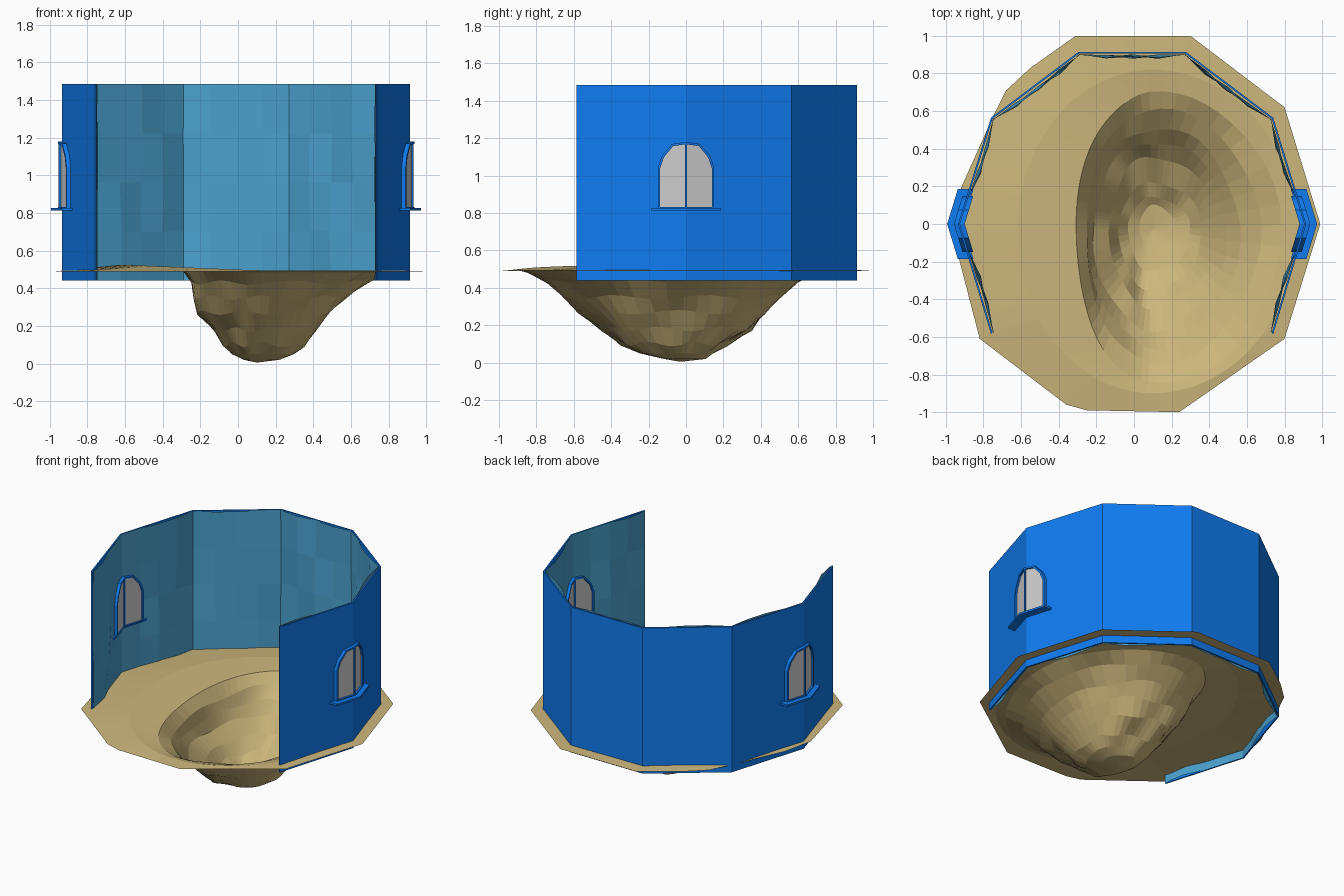
import bpy, bmesh
from math import sin, cos, atan2, pi
from mathutils import Vector

if "Cube" in bpy.data.objects:
    bpy.data.objects.remove(bpy.data.objects["Cube"])


def material(name, rgb):
    m = bpy.data.materials.new(name)
    m.diffuse_color = (*rgb, 1)
    m.use_nodes = True
    m.node_tree.nodes["Principled BSDF"].inputs["Base Color"].default_value = m.diffuse_color
    return m


BLUE = material("blue_paint", (0.005, 0.2, 0.87))
PALE = material("pale_blue", (0.07, 0.36, 0.62))
SAND = material("sand", (0.6, 0.47, 0.2))


def make(name, verts, faces, mat=None, solid=True):
    me = bpy.data.meshes.new(name)
    me.from_pydata(verts, [], faces)
    bm = bmesh.new()
    bm.from_mesh(me)
    if solid:
        bmesh.ops.recalc_face_normals(bm, faces=bm.faces)
    bm.to_mesh(me)
    bm.free()
    if mat:
        me.materials.append(mat)
    ob = bpy.data.objects.new(name, me)
    bpy.context.collection.objects.link(ob)
    return ob


# --- sand floor: polygon rim lofted down through off-centre rings to a pit ---
outline = [(-0.31, 1), (-0.55, 0.83), (-0.68, 0.71), (-0.75, 0.57), (-0.92, 0.19),
           (-0.97, -0.03), (-0.82, -0.61), (-0.36, -0.96), (-0.25, -0.99),
           (0.24, -1), (0.8, -0.61), (0.99, 0), (0.8, 0.62), (0.3, 1)]
CX, CY, SUB = 0.1, -0.03, 5
rim = []
for i, a in enumerate(outline):
    b = outline[(i + 1) % len(outline)]
    for k in range(SUB):
        rim.append(Vector(a).lerp(Vector(b), k / SUB))
# z, left, right, front, back extents of each ring
levels = [(0.495, -0.62, 0.86, -0.9, 0.82), (0.48, -0.31, 0.78, -0.85, 0.70),
          (0.43, -0.255, 0.67, -0.74, 0.61), (0.35, -0.24, 0.56, -0.65, 0.51),
          (0.27, -0.215, 0.49, -0.56, 0.44), (0.18, -0.13, 0.42, -0.44, 0.36),
          (0.10, -0.08, 0.36, -0.35, 0.22), (0.05, -0.03, 0.30, -0.25, 0.14),
          (0.02, 0.03, 0.22, -0.12, 0.10)]
n = len(rim)
verts = [(p.x, p.y, 0.49) for p in rim]
for j, (z, l, r, f, b) in enumerate(levels):
    for p in rim:
        t = atan2(p.y - CY, p.x - CX)
        c, s = cos(t), sin(t)
        wave = 1 + 0.035 * sin(5 * t + j * 0.8) * min(j, 3) / 3 * (1 - c * c * 0.3)
        x = CX + c * ((r - CX) if c > 0 else (CX - l)) * wave
        y = CY + s * ((b - CY) if s > 0 else (CY - f)) * wave
        hump = max(0, -c) * (0.03 if j < 2 else 0)       # raised left bank
        fold = 0.012 * sin(7 * t + 2 * j) if 2 <= j <= 6 else 0
        verts.append((x, y, z + hump + fold))
verts.append((CX, CY, 0.005))
faces = []
for j in range(len(levels)):
    for i in range(n):
        k = (i + 1) % n
        faces.append((j * n + i, j * n + k, (j + 1) * n + k, (j + 1) * n + i))
last = len(levels) * n
faces += [(last + i, last + (i + 1) % n, last + n) for i in range(n)]
make("sand_floor", verts, faces, SAND, solid=False)

# --- seven-panel wall, open at the front ---
Z0, Z1 = 0.44, 1.485
plan = [Vector(p) for p in [(-0.76, -0.585), (-0.935, 0), (-0.76, 0.565), (-0.295, 0.915),
                            (0.275, 0.915), (0.74, 0.565), (0.915, 0), (0.74, -0.585)]]
MID = Vector((-0.01, 0))


def inset(p, d):
    return p + (MID - p).normalized() * d


sections = [[(*p, Z0), (*p, Z1), (*inset(p, 0.01), Z1), (*inset(p, 0.01), Z0)] for p in plan]
verts = [v for s in sections for v in s]
faces = [(i * 4 + k, i * 4 + (k + 1) % 4, i * 4 + 4 + (k + 1) % 4, i * 4 + 4 + k)
         for i in range(len(plan) - 1) for k in range(4)]
faces += [(0, 1, 2, 3), tuple(len(verts) - 4 + k for k in range(4))]
make("outer_wall", verts, faces, BLUE)

# --- slightly uneven plaster lining ---
cols = [plan[i].lerp(plan[i + 1], k / 4) for i in range(len(plan) - 1) for k in range(4)] + [plan[-1]]
ROWS = 5
verts, faces = [], []
for i, p in enumerate(cols):
    for r in range(ROWS):
        bump = 0.012 * (1 + sin(i * 2.1 + r * 1.7)) * (1 if i % 4 else 0.2)
        if abs(p.y) < 0.25:
            bump = 0
        q = inset(p, 0.013 + bump)
        verts.append((q.x, q.y, Z0 + (Z1 - Z0) * r / (ROWS - 1)))
for i in range(len(cols) - 1):
    for r in range(ROWS - 1):
        a = i * ROWS + r
        faces.append((a, a + 1, a + ROWS + 1, a + ROWS))
make("wall_lining", verts, faces, PALE, solid=False)


# --- arched corner windows, folded around the side corners ---
def at(side, out, y, z):
    return (-0.01 + side * (0.925 + out - 0.305 * abs(y)), y, z)


def arch(w, base, top):
    half = [(1, 0), (1, 0.62), (0.86, 0.79), (0.5, 0.97), (0, 1)]
    pts = half + [(-y, z) for y, z in reversed(half[:-1])] + [(0, 0)]
    return [(y * w, base + z * (top - base)) for y, z in pts]


def folded_slab(name, side, loop, lo, hi, mat):
    """Solid from a loop whose points 4 and 9 lie on the fold."""
    m = len(loop)
    verts = [at(side, o, y, z) for o in (lo, hi) for y, z in loop]
    faces = [(i, (i + 1) % m, m + (i + 1) % m, m + i) for i in range(m)]
    fold, end = m // 2 - 1, m - 1
    for o in (0, m):
        faces.append([o + i for i in range(fold + 1)] + [o + end])
        faces.append([o + i for i in range(fold, m)])
    make(name, verts, faces, mat)


for side, tag in ((-1, "left"), (1, "right")):
    outer, inner = arch(0.15, 0.825, 1.18), arch(0.138, 0.832, 1.168)
    m = len(outer)
    verts = [at(side, o, y, z) for loop in (outer, inner) for o in (-0.035, 0.022) for y, z in loop]
    faces = []
    for i in range(m):
        k = (i + 1) % m
        for a, b in ((0, 1), (1, 3), (3, 2), (2, 0)):
            faces.append((a * m + i, a * m + k, b * m + k, b * m + i))
    make(tag + "_window_frame", verts, faces, BLUE)
    folded_slab(tag + "_window_glass", side, inner, -0.028, 0.008, None)
    mullion = [(0.006, 0.83), (0.006, 1.17), (0, 1.17), (-0.006, 1.17), (-0.006, 0.83), (0, 0.83)]
    folded_slab(tag + "_window_mullion", side, mullion, -0.034, 0.018, BLUE)
    sill = [(0.185, 0.812), (0.185, 0.826), (0, 0.826), (-0.185, 0.826), (-0.185, 0.812), (0, 0.812)]
    folded_slab(tag + "_window_sill", side, sill, -0.025, 0.058, BLUE)
